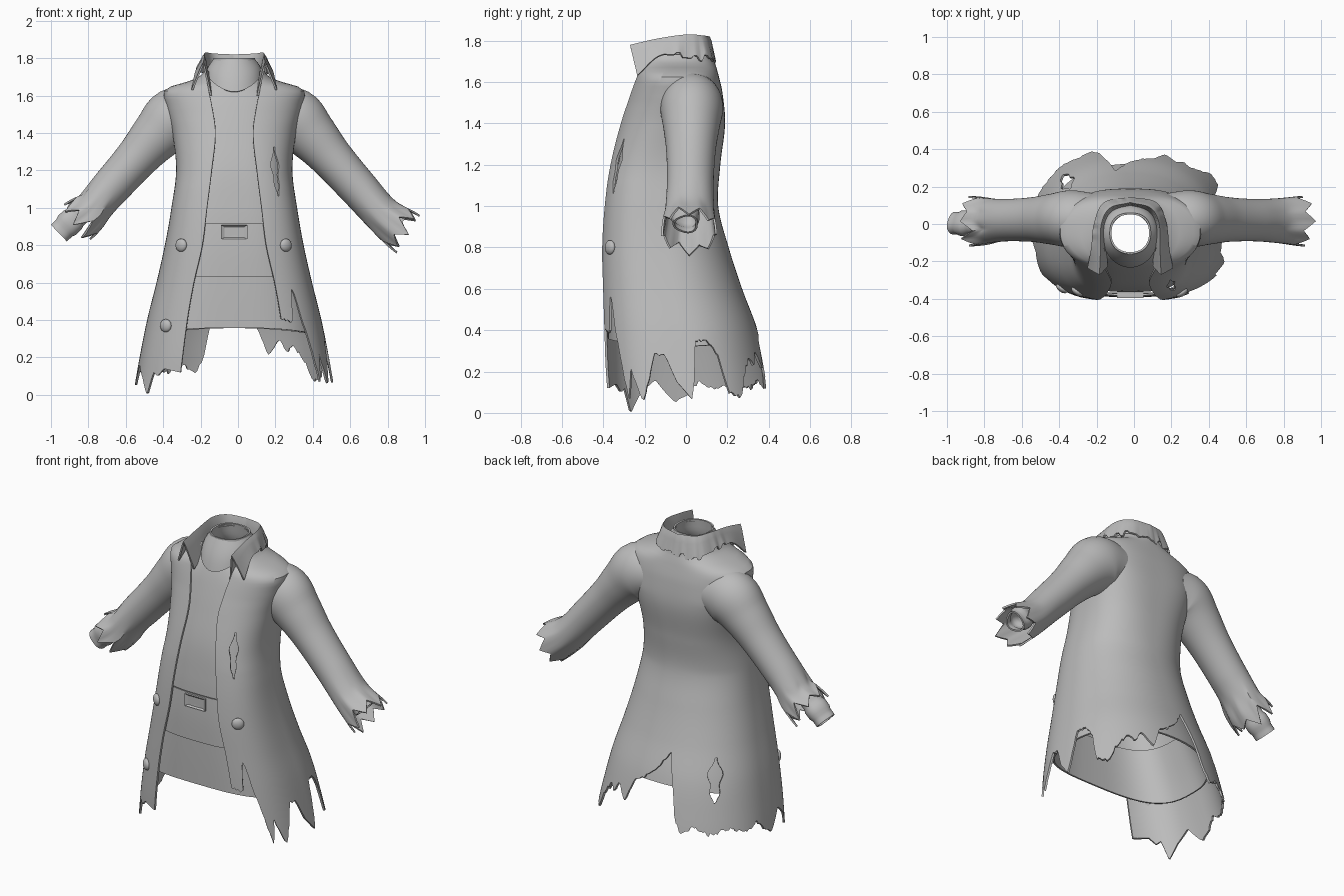
import bpy, bmesh, math, random
from mathutils import Vector

if "Cube" in bpy.data.objects:
    bpy.data.objects.remove(bpy.data.objects["Cube"], do_unlink=True)

random.seed(7)
CX = -0.02          # garment centre line
TAU = 2 * math.pi

grey = bpy.data.materials.new("cloth grey")
grey.use_nodes = True
grey.diffuse_color = (0.5, 0.5, 0.5, 1)
grey.node_tree.nodes["Principled BSDF"].inputs["Base Color"].default_value = grey.diffuse_color


def linear(x, pts):
    for (x0, y0), (x1, y1) in zip(pts, pts[1:]):
        if x <= x1:
            return y0 + (y1 - y0) * max(0, x - x0) / (x1 - x0)
    return pts[-1][1]


def smooth(x, rows):
    """Smooth interpolation of table rows keyed by their first column."""
    x = min(max(x, rows[0][0]), rows[-1][0])
    i = next(k for k in range(len(rows) - 1) if x <= rows[k + 1][0])
    p, q = rows[i], rows[i + 1]
    o, r = rows[max(i - 1, 0)], rows[min(i + 2, len(rows) - 1)]
    h = q[0] - p[0]
    s = (x - p[0]) / h
    out = []
    for k in range(1, len(p)):
        m0 = (q[k] - o[k]) / (q[0] - o[0]) * h
        m1 = (r[k] - p[k]) / (r[0] - p[0]) * h
        d = q[k] - p[k]
        out.append(p[k] + s * (m0 + s * (3 * d - 2 * m0 - m1 + s * (m0 + m1 - 2 * d))))
    return out


def finish(ob, angle=40):
    ob.data.materials.append(grey)
    bpy.ops.object.select_all(action='DESELECT')
    ob.select_set(True)
    bpy.context.view_layer.objects.active = ob
    for mod in list(ob.modifiers):
        bpy.ops.object.modifier_apply(modifier=mod.name)
    bpy.ops.object.shade_smooth_by_angle(angle=math.radians(angle))


def sheet(name, point, nu, nv, closed=False, skip=None, thick=0.01):
    """Cloth sheet from point(u, v), with optional removed cells."""
    bm = bmesh.new()
    cols = nu if closed else nu + 1
    grid = [[bm.verts.new(point(i / nu, j / nv)) for i in range(cols)] for j in range(nv + 1)]
    for j in range(nv):
        for i in range(nu):
            if skip and skip((i + 0.5) / nu, (j + 0.5) / nv):
                continue
            k = (i + 1) % cols
            bm.faces.new((grid[j][i], grid[j][k], grid[j + 1][k], grid[j + 1][i]))
    bmesh.ops.delete(bm, geom=[v for v in bm.verts if not v.link_faces], context='VERTS')
    me = bpy.data.meshes.new(name)
    bm.to_mesh(me)
    bm.free()
    ob = bpy.data.objects.new(name, me)
    bpy.context.collection.objects.link(ob)
    mod = ob.modifiers.new("thickness", 'SOLIDIFY')
    mod.thickness, mod.offset = thick, 0
    finish(ob)


# Body sections: height, half width, front y, back y
COAT = [(0, .535, -.39, .43), (.2, .50, -.405, .39), (.4, .46, -.41, .34),
        (.6, .41, -.412, .265), (.8, .365, -.41, .2), (1, .33, -.395, .15),
        (1.2, .305, -.366, .16), (1.4, .325, -.315, .183), (1.55, .36, -.268, .17),
        (1.63, .365, -.24, .152), (1.655, .3, -.235, .145), (1.675, .225, -.23, .14),
        (1.7, .178, -.225, .13), (1.73, .155, -.22, .125)]
SHIRT = [(.85, .33, -.36, .16), (1, .295, -.35, .115), (1.2, .27, -.325, .125),
         (1.4, .285, -.275, .145), (1.55, .29, -.23, .12), (1.63, .22, -.2, .1),
         (1.7, .13, -.165, .07), (1.8, .105, -.155, .055)]


def front_power(z):
    return linear(z, [(1.1, 3), (1.5, 2.2)])


def back_power(z):
    return linear(z, [(1, 2.2), (1.45, 3), (1.65, 2.4)])


def section(table, z, t, inset=0.0):
    """Point on a squared oval, angle t from the front towards the left side."""
    a, yf, yb = smooth(z, table)
    s, c = math.sin(t), math.cos(t)
    e = 2 / (front_power(z) if c > 0 else back_power(z))
    x = (a - inset) * math.copysign(abs(s) ** e, s)
    y = (yf + yb) / 2 - ((yb - yf) / 2 - inset) * math.copysign(abs(c) ** e, c)
    return Vector((CX + x, y, z))


# Coat: open front, ragged hem, torn slits
OPENING = [(0, .3), (.4, .25), (.6, .215), (.8, .17), (1, .145), (1.2, .12),
           (1.4, .1), (1.55, .12), (1.65, .14), (1.73, .14)]
HEM = [(24, .4), (34, .38), (36, .47), (39, .57), (42, .5), (44, .38), (48, .28),
       (54, .06), (59, .2), (66, .05), (70, .1), (74, .17), (78, .27), (84, .27),
       (89, .1), (92, .05), (95, .17), (99, .33), (107, .34), (114, .26), (117, .08),
       (127, .07), (132, .16), (141, .25), (147, .22), (153, .29), (160, .2),
       (166, .33), (178, .4), (185, .5), (189, .55), (192, .44), (195, .33),
       (197, .2), (201, .11), (212, .15), (222, .11), (238, .14), (250, .1),
       (262, .14), (274, .05), (283, .16), (296, .09), (307, 0), (311, .12),
       (316, .1), (322, .14), (336, .12)]
NU, NV, TOP = 240, 80, 1.73
TEARS = [(16.5 / NU, 1.07, 1.32, .021), (155.5 / NU, .3, .55, .024)]
fray = [random.uniform(0, .022) for _ in range(NU + 1)]


def coat_height(u, v):
    hem = linear(24 + 312 * u, HEM) + fray[int(round(u * NU))] * (u < .8)
    return hem * (1 - v) ** 3 + TOP * v


def coat_point(u, v):
    z = coat_height(u, v)
    for u0, z0, z1, width in TEARS:
        if z0 < z < z1:
            d = u - u0
            s = (z - z0) / (z1 - z0)
            extra = width * math.sin(math.pi * s) * (.75 + .25 * math.sin(s * 12)) - .4 / NU
            u += math.copysign(extra * max(0, 1 - abs(d) / .06), d)
    a = smooth(z, COAT)[0]
    t0 = math.asin(min(.9, smooth(z, OPENING)[0] / a) ** (front_power(z) / 2))
    return section(COAT, z, t0 + u * (TAU - 2 * t0))


def in_tear(u, v):
    z = coat_height(u, v)
    return any(abs(u - u0) < .4 / NU and z0 < z < z1 for u0, z0, z1, _ in TEARS)


sheet("coat_body", coat_point, NU, NV, skip=in_tear, thick=.012)

# Collar: inner stand, top fold, ragged outer flap
INNER = [(0, 0, .1, 1.69), (.3, .1, .07, 1.69), (.55, .135, 0, 1.68),
         (.8, .13, -.12, 1.66), (1, .125, -.225, 1.6)]
FOLD = [(0, 0, .115, 1.815), (.3, .11, .085, 1.82), (.55, .155, 0, 1.825),
        (.8, .16, -.14, 1.805), (1, .165, -.27, 1.775)]
FLAP = [(0, 0, .14, 1.71), (.3, .14, .11, 1.72), (.55, .19, 0, 1.735),
        (.8, .205, -.13, 1.725), (1, .225, -.235, 1.63)]
COLLAR_COLS = 72
nick = [random.uniform(-.03, .015) for _ in range(COLLAR_COLS // 2 + 1)]


def collar_point(u, v):
    s = 2 * u - 1
    rows = [Vector(smooth(abs(s), tab)) for tab in (INNER, FOLD, FLAP)]
    if abs(s) < .75:
        rows[2].z += nick[int(u * COLLAR_COLS + .5) // 2]
    p = rows[0].lerp(rows[1], v * 2) if v < .5 else rows[1].lerp(rows[2], v * 2 - 1)
    return (CX + math.copysign(p.x, s), p.y, p.z)


sheet("collar", collar_point, COLLAR_COLS, 12)

# Clothing under the coat
sheet("shirt", lambda u, v: section(SHIRT, .88 + .92 * v, u * TAU), 64, 40, True)
sheet("waist_sash", lambda u, v: section(COAT, .63 + .285 * v, u * TAU, .025), 64, 10, True)
sheet("under_skirt", lambda u, v: section(
    COAT, (.34 + .018 * math.cos(2 * u * TAU)) * (1 - v) + .66 * v, u * TAU, .036), 64, 10, True)


def cowl_point(u, v):
    t = u * TAU
    front = max(0, math.cos(t))
    r = .108 + .04 * v + .008 * math.sin(math.pi * v)
    return (CX + r * math.sin(t), -.05 - r * math.cos(t) - .03 * v * front,
            1.79 - v * (.08 + .09 * front ** 2))


sheet("neck_cowl", cowl_point, 48, 8, True)

# Sleeves and shirt cuffs: position along arm, x, z, vertical radius, depth radius
ARM = [(0, .2, 1.495, .135, .13), (.12, .315, 1.475, .162, .147), (.25, .41, 1.39, .135, .132),
       (.4, .515, 1.273, .111, .115), (.62, .66, 1.11, .1, .108), (.83, .8, .957, .096, .115),
       (1, .935, .855, .115, .13)]
ARM_DIR = Vector((.72, 0, -.69))


def tube_point(side, centre, along, angle, rz, ry):
    up = Vector((-along.z, 0, along.x))
    p = centre + up * rz * math.cos(angle) + Vector((0, ry, 0)) * math.sin(angle)
    return (CX + side * p.x, p.y, p.z)


def build_arm(word, side, shorten, cuff_end):
    teeth = [(k / 16, random.uniform(-.07, -.03) if k % 2 else random.uniform(0, .04))
             for k in range(17)]
    teeth[-1] = (1, teeth[0][1])

    def sleeve(u, v):
        x, z, rz, ry = smooth(v, ARM)
        x0, z0 = smooth(v - .04, ARM)[:2]
        x1, z1 = smooth(v + .04, ARM)[:2]
        along = Vector((x1 - x0, 0, z1 - z0)).normalized()
        c = Vector((x, .03 - .015 * v, z))
        c += along * (linear(u, teeth) - shorten) * max(0, (v - .6) / .4)
        return tube_point(side, c, along, side * u * TAU, rz, ry)

    def cuff(u, v):
        c = Vector((.88, 0, .92)) + ARM_DIR * (-.16 + (cuff_end + .16) * v)
        r = .056 + .008 * (.55 < v < .8) + .004 * math.sin(3 * u * TAU)
        return tube_point(side, c, ARM_DIR, side * u * TAU, r, r)

    sheet(word + "_sleeve", sleeve, 64, 40, True)
    sheet(word + "_shirt_cuff", cuff, 32, 12, True)


build_arm("left", 1, .035, .01)
build_arm("right", -1, .125, .08)


# Buttons on the coat front
def button(name, z, degrees):
    t = math.radians(degrees)
    p = section(COAT, z, t)
    d = section(COAT, z, t + .02) - section(COAT, z, t - .02)
    normal = Vector((d.y, -d.x, 0)).normalized()
    bpy.ops.mesh.primitive_uv_sphere_add(segments=24, ring_count=12, radius=.035,
                                         location=p + normal * .008)
    ob = bpy.context.object
    ob.name = name
    ob.scale = (1, 1, .55)
    ob.rotation_euler = normal.to_track_quat('Z', 'Y').to_euler()
    finish(ob)


button("upper_left_button", .8, 40)
button("upper_right_button", .8, 318)
button("lower_right_button", .37, 317)

# Buckle with a recessed centre
front = section(COAT, .87, 0, .025)
bpy.ops.mesh.primitive_cube_add(size=1, location=front)
buckle = bpy.context.object
buckle.name = "sash_buckle"
buckle.scale = (.14, .03, .075)
bm = bmesh.new()
bm.from_mesh(buckle.data)
face = [f for f in bm.faces if f.normal.y < -.9]
bmesh.ops.inset_region(bm, faces=face, thickness=.18)
bmesh.ops.translate(bm, verts=face[0].verts, vec=(0, .3, 0))
bm.to_mesh(buckle.data)
bm.free()
finish(buckle, 30)
